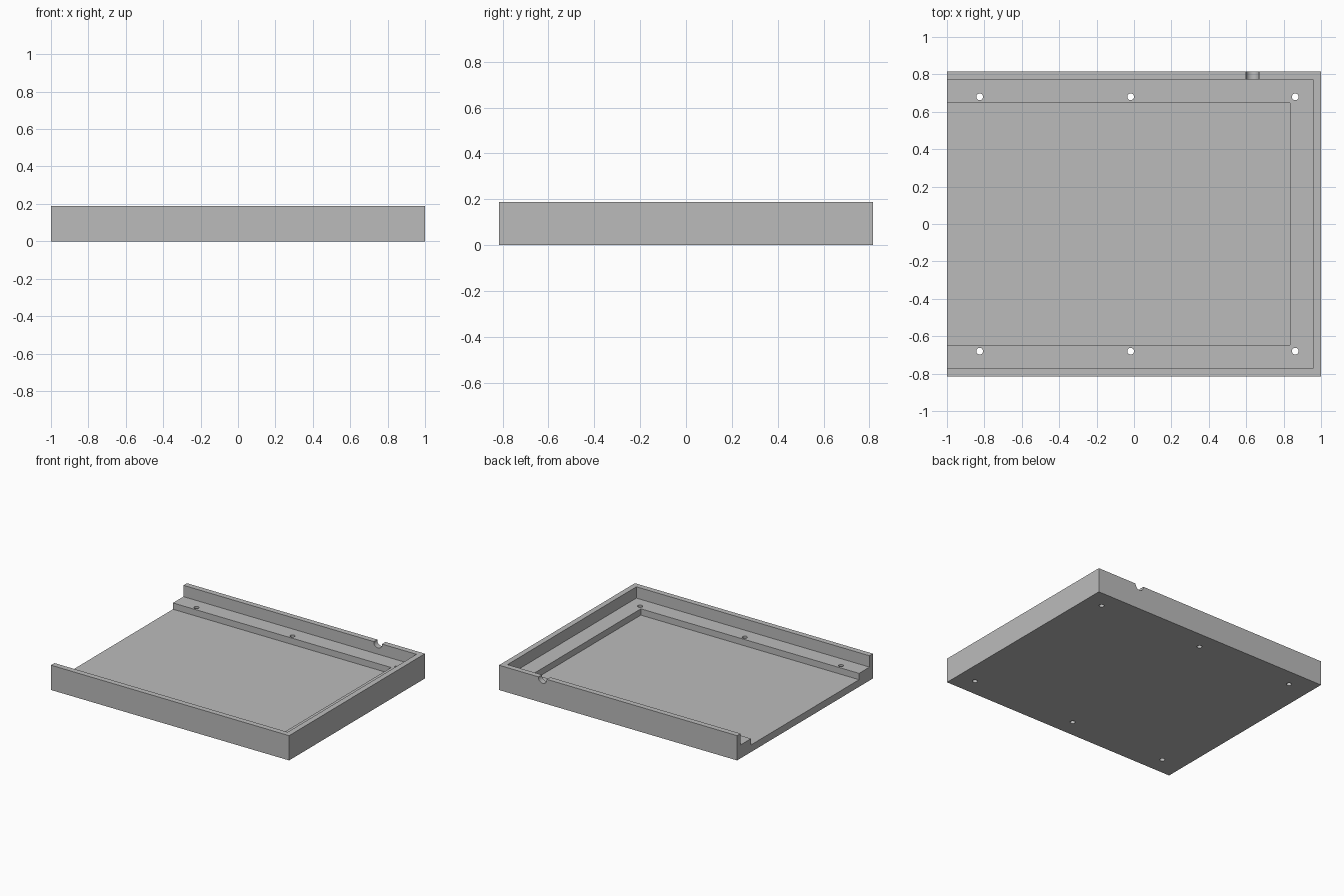
import bpy
from math import radians

default = bpy.data.objects.get("Cube")
if default:
    bpy.data.objects.remove(default, do_unlink=True)

# Main dimensions
HALF_X, HALF_Y, HEIGHT = 1.0, 0.815, 0.188
WALL, LEDGE = 0.042, 0.125
FLOOR_Z, LEDGE_Z = 0.054, 0.102

grey = bpy.data.materials.new("plain_grey")
grey.use_nodes = True
grey.diffuse_color = (0.5, 0.5, 0.5, 1)
grey.node_tree.nodes["Principled BSDF"].inputs["Base Color"].default_value = (0.5, 0.5, 0.5, 1)


def box(name, low, high):
    """Axis-aligned box between two corners."""
    centre = [(a + b) / 2 for a, b in zip(low, high)]
    bpy.ops.mesh.primitive_cube_add(size=1, location=centre)
    obj = bpy.context.object
    obj.name = name
    obj.scale = [b - a for a, b in zip(low, high)]
    bpy.ops.object.transform_apply(location=True, rotation=False, scale=True)
    return obj


def rod(name, radius, depth, location, tilt=0):
    bpy.ops.mesh.primitive_cylinder_add(vertices=32, radius=radius, depth=depth,
                                        location=location, rotation=(tilt, 0, 0))
    obj = bpy.context.object
    obj.name = name
    return obj


def carve(target, cutter):
    """Subtract the cutter from the target, then remove it."""
    cutter.hide_render = True
    mod = target.modifiers.new(cutter.name, 'BOOLEAN')
    mod.operation = 'DIFFERENCE'
    mod.solver = 'EXACT'
    mod.object = cutter
    bpy.context.view_layer.objects.active = target
    bpy.ops.object.modifier_apply(modifier=mod.name)
    bpy.data.objects.remove(cutter, do_unlink=True)


def pocket(name, inset, bottom):
    """Cutter that is inset on three sides and runs out through the open end."""
    return box(name, (-HALF_X - 0.2, inset - HALF_Y, bottom),
               (HALF_X - inset, HALF_Y - inset, HEIGHT + 0.2))


# Tray body with a stepped recess, open on the -x end
tray = box("tray", (-HALF_X, -HALF_Y, 0), (HALF_X, HALF_Y, HEIGHT))
carve(tray, pocket("upper_recess", WALL, LEDGE_Z))
carve(tray, pocket("lower_recess", WALL + LEDGE, FLOOR_Z))

# Screw holes through both long ledges
for x in (-0.825, -0.018, 0.862):
    for y in (-0.68, 0.68):
        carve(tray, rod("screw_hole", 0.018, 0.5, (x, y, 0.1)))

# Round cable notch in the top of the back wall
carve(tray, rod("cable_notch", 0.035, 0.1, (0.634, HALF_Y - WALL / 2, HEIGHT - 0.004), radians(90)))

tray.data.materials.clear()
tray.data.materials.append(grey)
for face in tray.data.polygons:
    face.material_index = 0

# Smooth the hole walls, keep the edges sharp
bpy.ops.object.select_all(action='DESELECT')
tray.select_set(True)
bpy.context.view_layer.objects.active = tray
bpy.ops.object.shade_smooth_by_angle(angle=radians(30))
